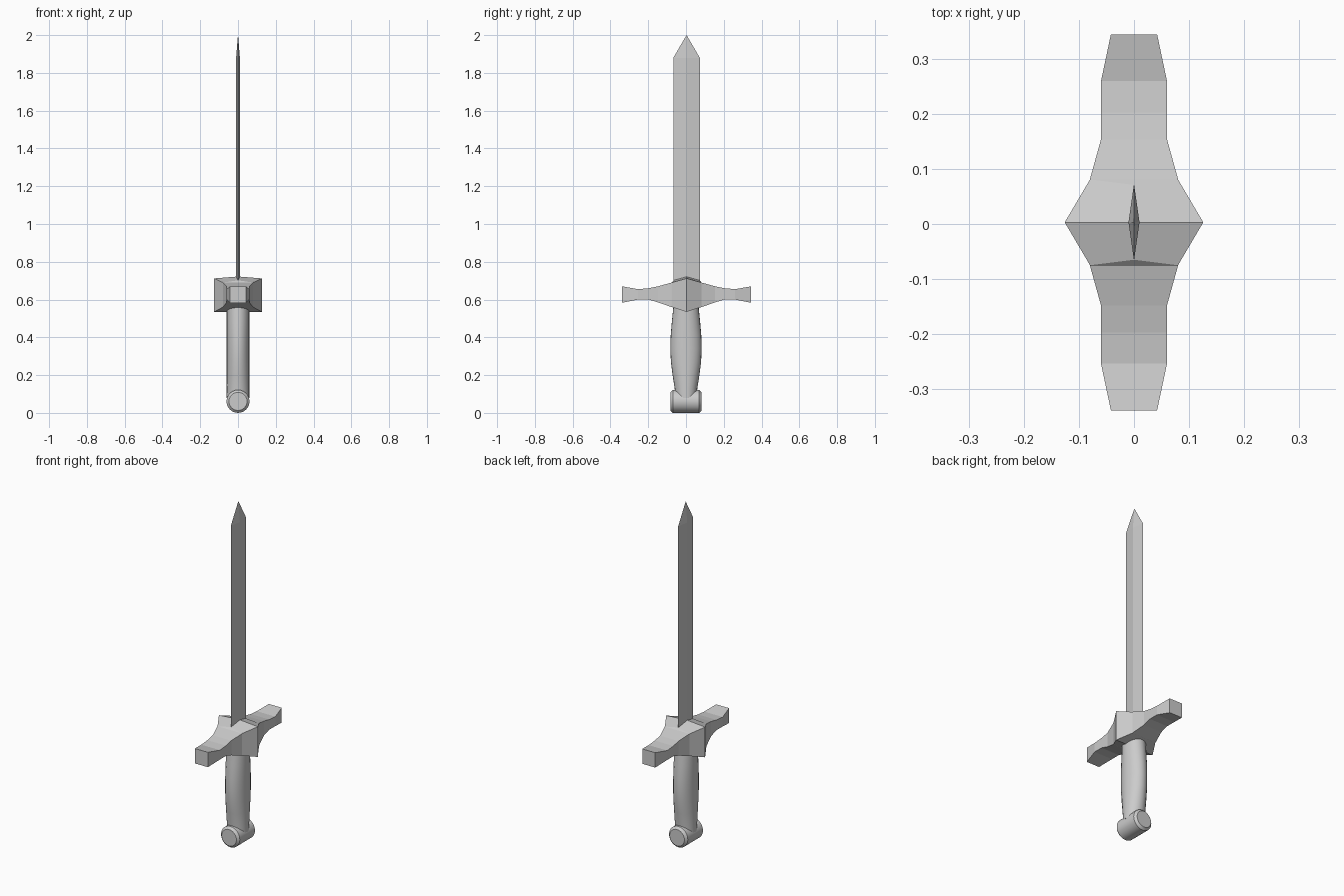
import bpy, bmesh, math

cube = bpy.data.objects.get("Cube")
if cube:
    bpy.data.objects.remove(cube, do_unlink=True)

steel = bpy.data.materials.new("grey_steel")
steel.use_nodes = True
GREY = (0.6, 0.6, 0.6, 1)
steel.diffuse_color = GREY
steel.node_tree.nodes["Principled BSDF"].inputs["Base Color"].default_value = GREY


def loft(name, rings, smooth=False):
    """Skin a list of equally long point rings and cap both ends."""
    bm = bmesh.new()
    loops = [[bm.verts.new(p) for p in ring] for ring in rings]
    n = len(loops[0])
    for a, b in zip(loops, loops[1:]):
        for i in range(n):
            j = (i + 1) % n
            bm.faces.new((a[i], a[j], b[j], b[i]))
    bm.faces.new(loops[0])
    bm.faces.new(loops[-1])
    bmesh.ops.remove_doubles(bm, verts=bm.verts, dist=1e-5)
    bmesh.ops.recalc_face_normals(bm, faces=bm.faces)
    mesh = bpy.data.meshes.new(name)
    bm.to_mesh(mesh)
    bm.free()
    obj = bpy.data.objects.new(name, mesh)
    bpy.context.collection.objects.link(obj)
    mesh.materials.append(steel)
    if smooth:
        bpy.ops.object.select_all(action="DESELECT")
        obj.select_set(True)
        bpy.context.view_layer.objects.active = obj
        bpy.ops.object.shade_smooth_by_angle(angle=math.radians(30))
    return obj


def ellipse(rx, ry, n=24):
    return [(rx * math.cos(math.tau * i / n), ry * math.sin(math.tau * i / n))
            for i in range(n)]


# Blade: thin diamond section tapering to a point
def diamond(hx, hy, z):
    return [(hx, 0.003, z), (0, hy + 0.003, z), (-hx, 0.003, z), (0, 0.003 - hy, z)]


loft("blade", [diamond(0.01, 0.07, 0.66), diamond(0.01, 0.07, 1.88),
               diamond(0.0003, 0.0003, 2.0)])

# Crossguard: half profile (distance, half width, bottom, top, crown), mirrored
half = [(0.342, 0.042, 0.583, 0.67, 0), (0.257, 0.06, 0.6, 0.655, 0),
        (0.20, 0.06, 0.6, 0.66, 0), (0.151, 0.06, 0.585, 0.67, 0),
        (0.079, 0.08, 0.56, 0.69, 0), (0.078, 0.08, 0.56, 0.69, 0.012),
        (0, 0.126, 0.535, 0.712, 0.01)]
sections = [(-d, *rest) for d, *rest in half] + half[-2::-1]


def guard_ring(y, hx, low, high, crown):
    y += 0.003
    lean = 0.01 * (crown > 0) * (-1 if y > 0.01 else 1 if y < 0 else 0)
    return [(-hx, y, low), (hx, y, low), (hx, y, high),
            (0, y + lean, high + crown), (-hx, y, high)]


loft("crossguard", [guard_ring(*s) for s in sections])

# Grip: round in front, swelling in the middle from the side
grip = [(0.08, 0.057), (0.13, 0.06), (0.2, 0.071), (0.27, 0.08), (0.34, 0.083),
        (0.41, 0.081), (0.48, 0.075), (0.57, 0.066)]
loft("grip", [[(x, y, z) for x, y in ellipse(0.06, ry)] for z, ry in grip], True)

# Pommel: crosswise cylinder with chamfered ends
pommel = [(-0.083, 0.048), (-0.07, 0.061), (0.07, 0.061), (0.083, 0.048)]
loft("pommel", [[(x, y, z + 0.061) for x, z in ellipse(r, r)] for y, r in pommel], True)
